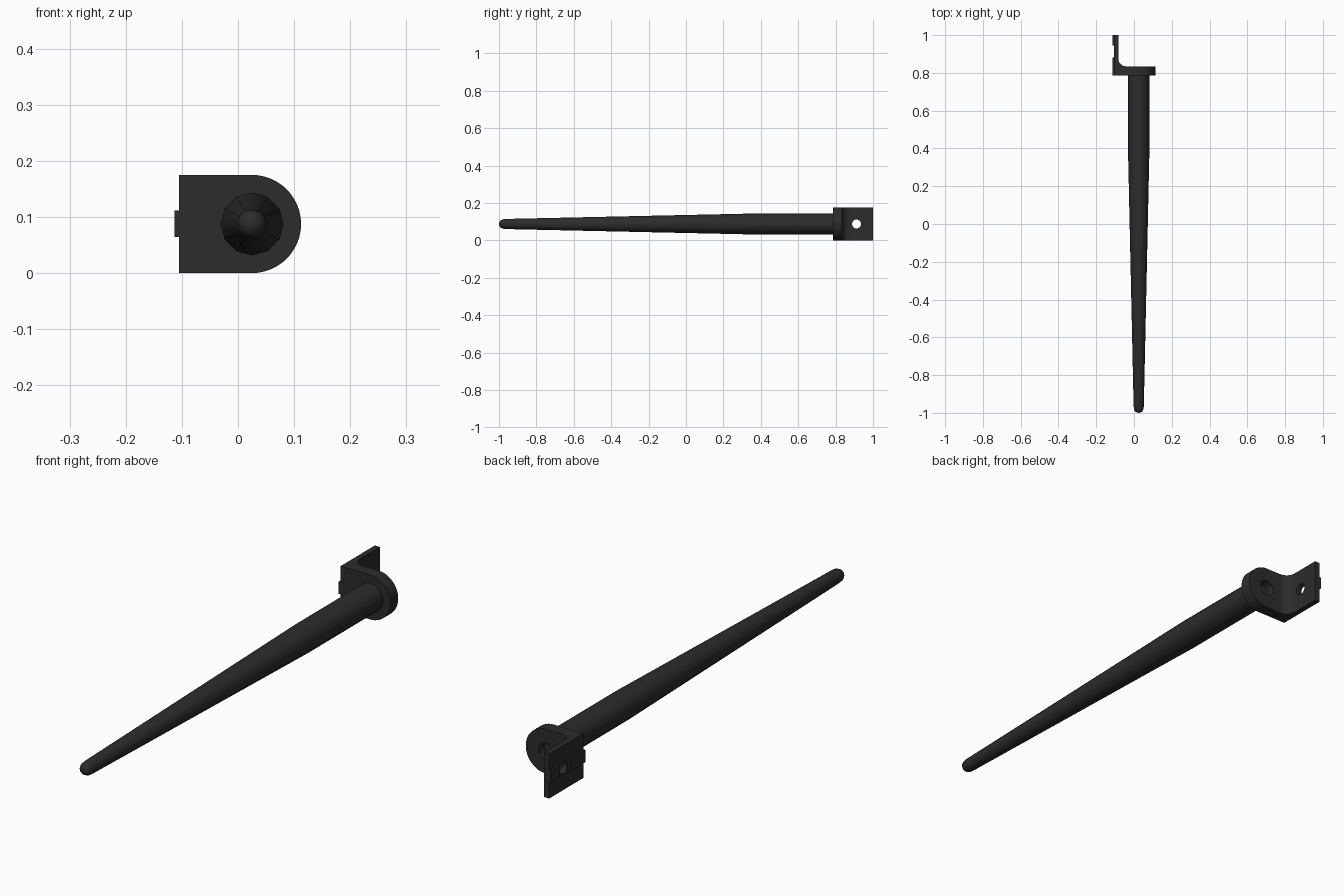
import bpy, bmesh, math
from mathutils import Vector

if "Cube" in bpy.data.objects:
    bpy.data.objects.remove(bpy.data.objects["Cube"])

CX, CZ = 0.025, 0.0875      # rod axis
mat = bpy.data.materials.new("dark_metal")
mat.diffuse_color = (0.025, 0.025, 0.025, 1)
mat.use_nodes = True
mat.node_tree.nodes["Principled BSDF"].inputs["Base Color"].default_value = mat.diffuse_color


def finish(name, bm):
    bmesh.ops.recalc_face_normals(bm, faces=bm.faces[:])
    me = bpy.data.meshes.new(name)
    bm.to_mesh(me)
    bm.free()
    ob = bpy.data.objects.new(name, me)
    bpy.context.collection.objects.link(ob)
    me.materials.append(mat)
    return ob


def prism(name, points, offset):
    """Extrude a closed 3D outline along an offset."""
    bm = bmesh.new()
    face = bm.faces.new([bm.verts.new(p) for p in points])
    ext = bmesh.ops.extrude_face_region(bm, geom=[face])
    verts = [v for v in ext["geom"] if isinstance(v, bmesh.types.BMVert)]
    bmesh.ops.translate(bm, vec=Vector(offset), verts=verts)
    return finish(name, bm)


def arc(cx, cy, r, a0, a1, n):
    angles = [math.radians(a0 + (a1 - a0) * i / n) for i in range(n + 1)]
    return [(cx + r * math.cos(a), cy + r * math.sin(a)) for a in angles]


def combine(ob, other, operation):
    mod = ob.modifiers.new(operation, 'BOOLEAN')
    mod.operation, mod.object, mod.solver = operation, other, 'EXACT'
    bpy.context.view_layer.objects.active = ob
    bpy.ops.object.modifier_apply(modifier=mod.name)
    bpy.data.objects.remove(other)


def smooth(ob, angle):
    bpy.ops.object.select_all(action='DESELECT')
    ob.select_set(True)
    bpy.context.view_layer.objects.active = ob
    bpy.ops.object.shade_smooth_by_angle(angle=math.radians(angle))


# bracket: filleted L section trimmed by the rounded front outline
section = [(-0.105, 0.787), (0.13, 0.787), (0.13, 0.835)]
section += arc(-0.043, 0.875, 0.04, 270, 180, 8) + [(-0.083, 1.0), (-0.105, 1.0)]
bracket = prism("bracket", [(x, y, -0.01) for x, y in section], (0, 0, 0.2))
outline = [(-0.15, 0.175), (-0.15, 0.0)] + arc(CX, CZ, 0.0875, -90, 90, 24)
combine(bracket, prism("trim", [(x, 0.7, z) for x, z in outline], (0, 0.4, 0)), 'INTERSECT')

# screw hole in the tab and recess behind the rod
hole = arc(0.912, CZ, 0.024, 0, 345, 23)
combine(bracket, prism("hole", [(-0.2, y, z) for y, z in hole], (0.15, 0, 0)), 'DIFFERENCE')
recess = arc(CX, CZ, 0.032, 0, 345, 23)
combine(bracket, prism("recess", [(x, 0.8, z) for x, z in recess], (0, 0.1, 0)), 'DIFFERENCE')
smooth(bracket, 35)

# locating ridges on the outer face, either side of the screw hole
for name, y0, y1 in (("front_ridge", 0.787, 0.882), ("back_ridge", 0.945, 1.0)):
    corners = [(y0, 0.064), (y1, 0.064), (y1, 0.112), (y0, 0.112)]
    prism(name, [(-0.113, y, z) for y, z in corners], (0.01, 0, 0))

# rod: twelve sides, straight near the bracket, tapering to a round tip
profile = [(0.056, 0.795), (0.056, 0.36), (0.027, -0.965)]
profile += [(0.025, -0.98), (0.020, -0.991), (0.011, -0.998)]
bm = bmesh.new()
rings = []
for r, y in profile:
    rings.append([bm.verts.new((CX + r * math.cos(math.tau * i / 12), y,
                                CZ + r * math.sin(math.tau * i / 12))) for i in range(12)])
for a, b in zip(rings, rings[1:]):
    for i in range(12):
        j = (i + 1) % 12
        bm.faces.new((a[i], a[j], b[j], b[i]))
bm.faces.new(rings[0])
tip = bm.verts.new((CX, -1.0, CZ))
for i in range(12):
    bm.faces.new((rings[-1][i], rings[-1][(i + 1) % 12], tip))
smooth(finish("rod", bm), 40)
